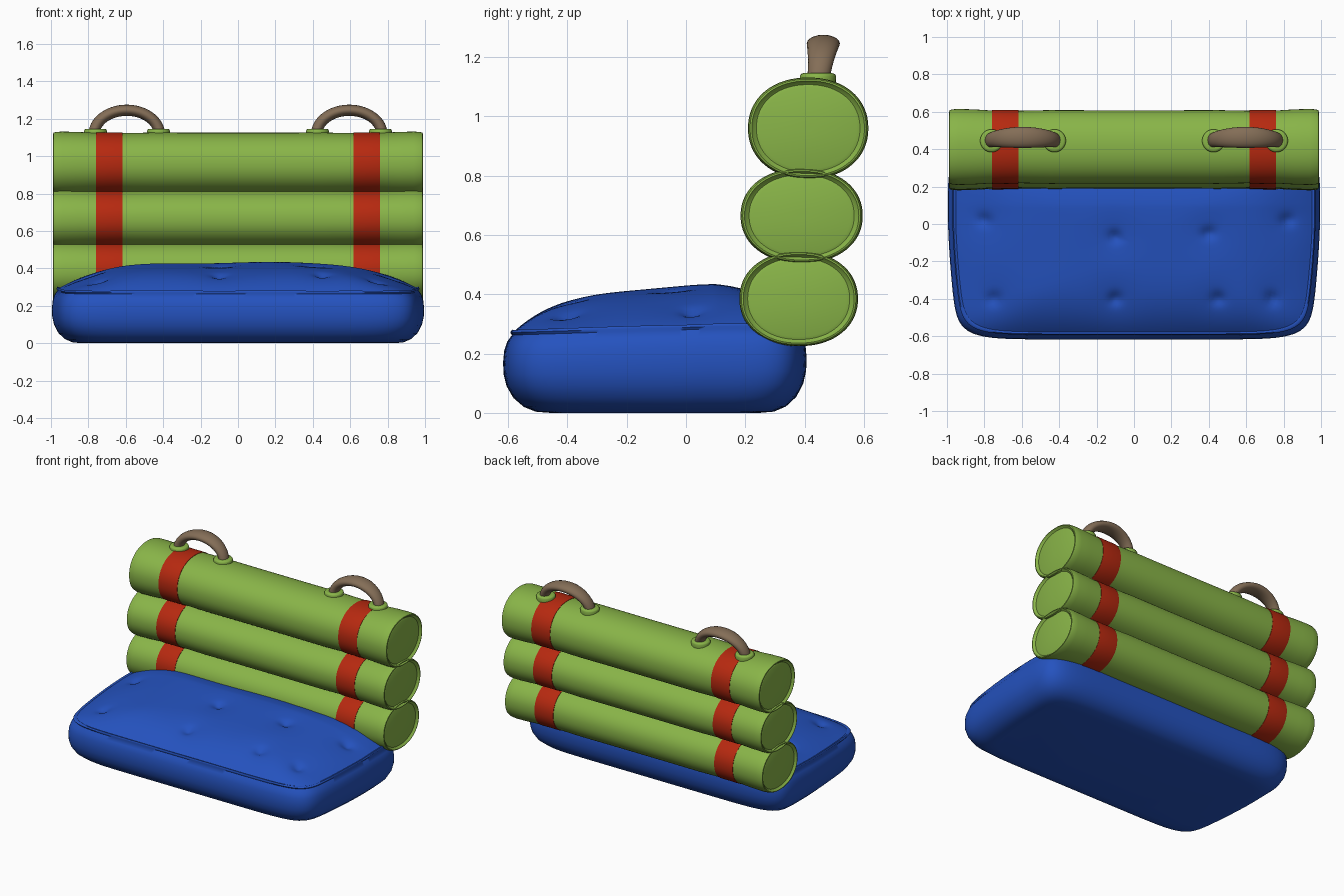
import bpy, bmesh, math
from math import sin, cos, pi

if "Cube" in bpy.data.objects:
    bpy.data.objects.remove(bpy.data.objects["Cube"])


def material(name, rgb):
    m = bpy.data.materials.new(name)
    m.diffuse_color = (*rgb, 1)
    m.use_nodes = True
    m.node_tree.nodes["Principled BSDF"].inputs["Base Color"].default_value = m.diffuse_color
    return m


GREEN = material("leaf green", (0.25, 0.46, 0.065))
BLUE = material("cushion blue", (0.018, 0.085, 0.52))
RED = material("strap red", (0.47, 0.022, 0.005))
BROWN = material("handle brown", (0.23, 0.155, 0.095))


def skin(name, rings, mat, angle=50):
    """Bridge a list of equal-length point rings and close both ends."""
    bm = bmesh.new()
    loops = [[bm.verts.new(p) for p in r] for r in rings]
    n = len(loops[0])
    for a, b in zip(loops, loops[1:]):
        for i in range(n):
            j = (i + 1) % n
            bm.faces.new((a[i], a[j], b[j], b[i]))
    bm.faces.new(loops[0])
    bm.faces.new(loops[-1])
    bmesh.ops.recalc_face_normals(bm, faces=bm.faces)
    me = bpy.data.meshes.new(name)
    bm.to_mesh(me)
    bm.free()
    ob = bpy.data.objects.new(name, me)
    bpy.context.collection.objects.link(ob)
    me.materials.append(mat)
    bpy.ops.object.select_all(action='DESELECT')
    ob.select_set(True)
    bpy.context.view_layer.objects.active = ob
    bpy.ops.object.shade_smooth_by_angle(angle=math.radians(angle))
    return ob


# Seat cushion: rounded outline, narrower at the front
SEG = 220
CY, HY = -0.105, 0.512


def outline(inset, s=1.0):
    pts = []
    for i in range(SEG):
        t = 2 * pi * i / SEG
        c, d = cos(t), sin(t)
        r = (abs(c) ** 9 + abs(d) ** 9) ** (-1 / 9)
        v = r * d
        wide = 0.995 - 0.055 * max(0, (0.3 - v) / 1.3) ** 1.6
        pts.append((s * (wide - inset) * r * c, CY + s * (HY - inset) * v))
    return pts


TUFTS = [(-0.8, 0.02), (-0.1, -0.07), (0.4, -0.05), (0.82, 0.02),
         (-0.75, -0.4), (-0.1, -0.4), (0.45, -0.4), (0.74, -0.4)]


def top_height(x, y, s):
    k = min(1, max(0, (y + 0.6) / 0.7))
    z = 0.268 + 0.022 * k + (0.105 + 0.04 * k) * (1 - s ** 4)
    z -= 0.012 * abs(x) ** 3 * (1 - s)
    z += 0.004 * sin(7 * x + 3 * y) * (1 - s ** 4)
    for tx, ty in TUFTS:
        q = (x - tx) ** 2 + (y - ty) ** 2
        z -= 0.022 * math.exp(-q / 0.0012) + 0.010 * math.exp(-q / 0.012)
    return z


rings = []
for inset, z in [(0.16, 0.0), (0.11, 0.004), (0.07, 0.02), (0.035, 0.05), (0.012, 0.09),
                 (0.002, 0.13), (0, 0.17), (0.004, 0.21), (0.014, 0.24), (0.03, 0.262)]:
    rings.append([(x, y, z + 0.022 * min(1, max(0, (y + 0.6) / 0.7)) * (z / 0.27))
                  for x, y in outline(inset)])
# piping along the seam, then the tufted top
rings.append([(x, y, top_height(x, y, 1) + 0.003) for x, y in outline(0.024)])
rings.append([(x, y, top_height(x, y, 1) + 0.012) for x, y in outline(0.030)])
rings.append([(x, y, top_height(x, y, 1) + 0.008) for x, y in outline(0.042)])
N = 44
for k in range(N):
    s = 0.985 * (1 - k / N) + 0.005
    rings.append([(x, y, top_height(x, y, s)) for x, y in outline(0.03, s)])
skin("seat_cushion", rings, BLUE, 70)


# Rolled backrest cushions along x
def ellipse(x, cy, cz, ry, rz, n=72):
    e = 2 / 2.15
    out = []
    for i in range(n):
        c, d = cos(2 * pi * i / n), sin(2 * pi * i / n)
        out.append((x, cy + ry * math.copysign(abs(c) ** e, c),
                    cz + rz * math.copysign(abs(d) ** e, d)))
    return out


HALF = [(0.978, 0.05), (0.978, 0.80), (0.974, 0.86), (0.980, 0.90), (0.988, 0.935),
        (0.986, 0.965), (0.972, 0.99), (0.94, 1.0), (0.86, 0.99), (0.78, 0.965),
        (0.69, 0.945), (0.60, 0.955), (0.45, 0.97), (0.2, 0.965)]
PROFILE = [(-x, s) for x, s in HALF] + [(x, s) for x, s in reversed(HALF)]

ROLLS = [("upper", 0.412, 0.96, 0.203, 0.171),
         ("middle", 0.39, 0.665, 0.206, 0.160),
         ("lower", 0.38, 0.385, 0.200, 0.160)]
for name, cy, cz, ry, rz in ROLLS:
    skin(name + "_back_roll",
         [ellipse(x, cy, cz, ry * s, rz * s) for x, s in PROFILE], GREEN)
    # Straps around each roll
    for side, label in ((-1, "left"), (1, "right")):
        band = [(0.617, 0.93), (0.617, 0.968), (0.625, 0.974), (0.69, 0.972),
                (0.752, 0.978), (0.76, 0.972), (0.76, 0.93)]
        skin(f"{name}_{label}_strap",
             [ellipse(side * x, cy, cz, ry * s, rz * s) for x, s in band], RED)

# Carrying handles with collars
for side, label in ((-1, "left"), (1, "right")):
    rings = []
    for k in range(33):
        t = pi * k / 32
        lift = sin(t)
        px, pz = side * (0.595 + 0.175 * cos(t)), 1.115 + 0.13 * lift
        py = 0.445 + 0.018 * lift
        nx, nz = side * cos(t), sin(t)
        a, b = 0.03, 0.038 + 0.018 * lift ** 2
        rings.append([(px + a * nx * cos(u), py + b * sin(u), pz + a * nz * cos(u))
                      for u in (2 * pi * i / 20 for i in range(20))])
    skin(label + "_handle", rings, BROWN)
    for x, part in ((0.425, "inner"), (0.762, "outer")):
        prof = [(0.056, 1.06), (0.06, 1.115), (0.061, 1.135), (0.057, 1.143), (0.048, 1.146)]
        skin(f"{label}_{part}_collar",
             [[(side * x + r * cos(u), 0.445 + r * sin(u), z)
               for u in (2 * pi * i / 32 for i in range(32))] for r, z in prof], GREEN)
